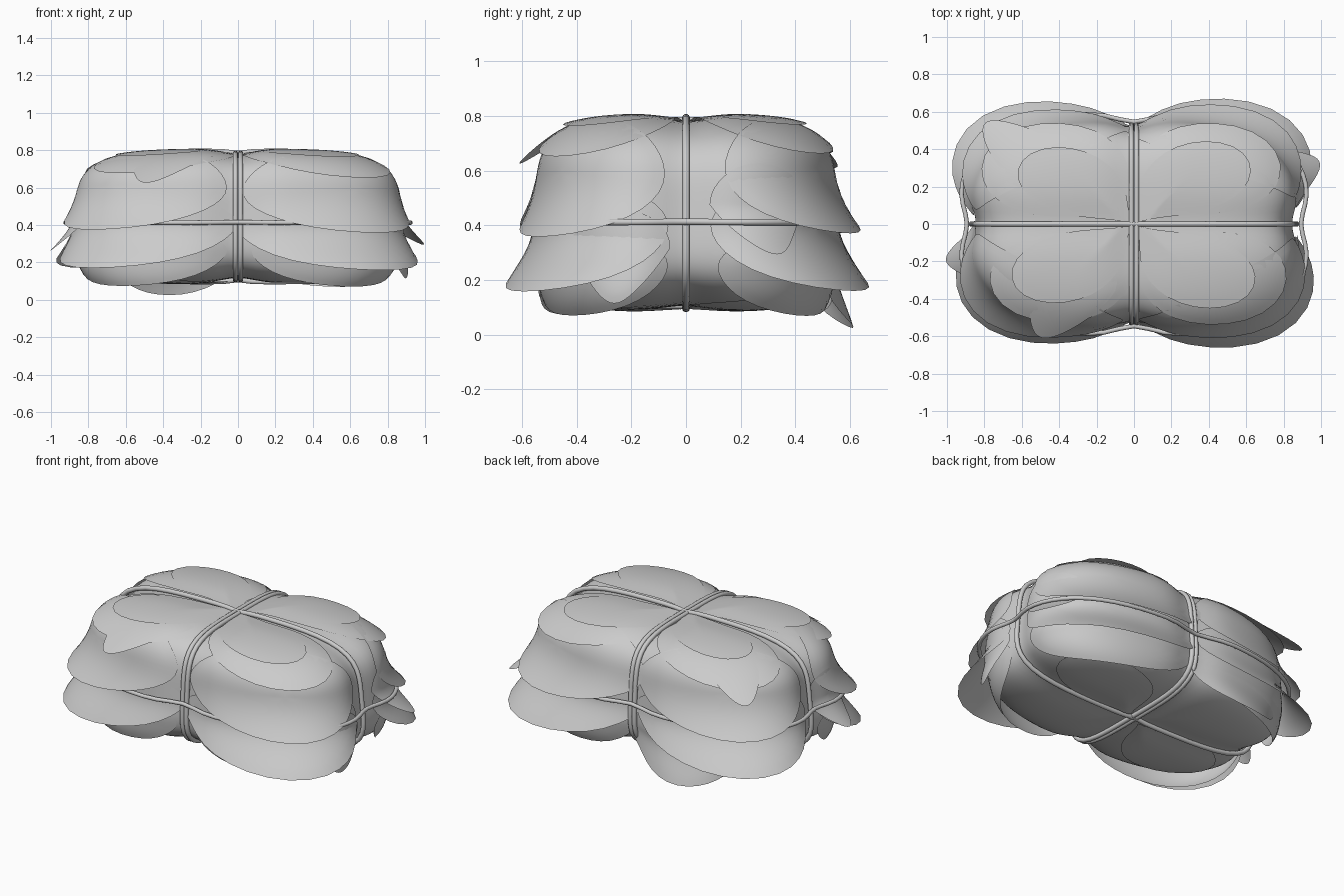
import bpy, bmesh, math, random
from mathutils import Vector

random.seed(4)
cube = bpy.data.objects.get("Cube")
if cube:
    bpy.data.objects.remove(cube)


def material(name, value):
    m = bpy.data.materials.new(name)
    m.use_nodes = True
    colour = (value, value, value, 1)
    m.diffuse_color = colour
    m.node_tree.nodes["Principled BSDF"].inputs["Base Color"].default_value = colour
    return m


GREY = material("plain grey", 0.6)
HALF = Vector((0.88, 0.555, 0.357))
MIDDLE = 0.445


def rounded(angle, power):
    """Unit rounded square in polar form."""
    c, s = math.cos(angle), math.sin(angle)
    r = (abs(c) ** power + abs(s) ** power) ** (-1 / power)
    return c * r, s * r


def surface(azimuth, latitude, swell=1.0):
    """Point on the cushion, pinched along the two tying planes."""
    cx, cy = rounded(math.radians(azimuth), 2.8)
    r, z = rounded(math.radians(latitude), 4.2)
    r *= 1 - 0.04 * z
    x, y = HALF.x * cx * r, HALF.y * cy * r
    pinch = max(0.08 * math.exp(-(x / 0.13) ** 2), 0.05 * math.exp(-(y / 0.12) ** 2))
    k = swell * (1 - pinch)
    return Vector((x * k, y * k, MIDDLE + HALF.z * z * k))


def add_mesh(name, bm):
    mesh = bpy.data.meshes.new(name)
    bm.to_mesh(mesh)
    bm.free()
    mesh.materials.append(GREY)
    mesh.shade_smooth()
    obj = bpy.data.objects.new(name, mesh)
    bpy.context.collection.objects.link(obj)


# Cushion-shaped filling
bm = bmesh.new()
bmesh.ops.create_uvsphere(bm, u_segments=96, v_segments=64, radius=1)
for v in bm.verts:
    az = math.degrees(math.atan2(v.co.y, v.co.x))
    lat = math.degrees(math.asin(max(-1, min(1, v.co.z))))
    v.co = surface(az, lat)
add_mesh("wrapped_body", bm)


def leaf(name, az, lat, width, height, flare, lift, droop=0.03, point=0.0):
    """Curved sheet hugging the body, its lower rim standing away."""
    bm = bmesh.new()
    rings, sides = 10, 40
    grid = []
    for i in range(rings + 1):
        rho = i / rings
        ring = []
        for j in range(sides if i else 1):
            phi = math.tau * j / sides
            down = max(0, -math.sin(phi)) * rho
            across = math.cos(phi) * rho * (1 - point * down)
            rise = math.sin(phi) * rho
            out = flare * down ** 2 * (1 - 0.6 * across ** 2)
            co = surface(az + width * across, lat + height * rise, 1 + lift)
            co.x *= 1 + out
            co.y *= 1 + out * 1.35
            co.z = max(0, co.z - droop * down ** 2)
            ring.append(bm.verts.new(co))
        grid.append(ring)
    for j in range(sides):
        n = (j + 1) % sides
        bm.faces.new((grid[0][0], grid[1][j], grid[1][n]))
        for a, b in zip(grid[1:], grid[2:]):
            bm.faces.new((a[j], b[j], b[n], a[n]))
    add_mesh(name, bm)


# Overlapping leaves: tiers on each of the four lobes
TIERS = {
    "crown": (70, 34, 22, 0.08, 0.026, 0.0),
    "upper": (61, 39, 25, 0.09, 0.022, 0.03),
    "middle": (23, 40, 31, 0.13, 0.018, 0.03),
    "lower": (-8, 42, 29, 0.17, 0.014, 0.03),
    "lowest": (-28, 39, 20, 0.12, 0.008, 0.05),
}
# Direction of each lobe and how far its lower leaf spreads
LOBES = {"back_left": (53, 1.4), "back_right": (131, 1.35),
         "front_right": (227, 1.15), "front_left": (311, 1.4)}
for lobe, (az, spread) in LOBES.items():
    for tier, (lat, width, height, flare, lift, droop) in TIERS.items():
        reach = spread if tier == "lower" else random.uniform(0.9, 1.1)
        leaf(f"{tier}_leaf_{lobe}", az + random.uniform(-3, 3),
             lat + random.uniform(-2, 2), width, height, flare * reach, lift, droop)

# Broad pointed leaf tips: back left, back right, front left, right side, front right
TIPS = [(27, 5, 0.15), (134, 52, 0.2), (336, -20, 0.13), (196, 0, 0.13), (242, 54, 0.15)]
for i, (az, lat, flare) in enumerate(TIPS):
    leaf(f"leaf_tip_{i + 1}", az, lat, 18, 22, flare, 0.02, 0.04, 0.5)

# Drooping leaf under the back and flat sheets below the bundle
leaf("drooping_back_leaf", 112, -30, 24, 18, 0.26, 0.01, 0.1)
for name, az in (("left", 40), ("right", 215)):
    leaf(f"bottom_leaf_{name}", az, -66, 38, 20, 0.0, 0.015, 0.01)


def string(name, points, radius=0.014):
    curve = bpy.data.curves.new(name, "CURVE")
    curve.dimensions = "3D"
    curve.bevel_depth = radius
    curve.bevel_resolution = 3
    spline = curve.splines.new("POLY")
    spline.points.add(len(points) - 1)
    for p, co in zip(spline.points, points):
        p.co = (*co, 1)
    spline.use_cyclic_u = True
    spline.use_smooth = True
    curve.materials.append(GREY)
    obj = bpy.data.objects.new(name, curve)
    bpy.context.collection.objects.link(obj)


def upright_loop(az, shift=0.0):
    """Closed path over the top and under the bottom."""
    half = [surface(az, t, 1.03) for t in range(-90, 90, 5)]
    other = [surface(az + 180, t, 1.03) for t in range(90, -90, -5)]
    return [p + Vector((shift, 0, 0)) for p in half + other]


# Strings: one lengthwise, a doubled one crosswise, one around the waist
string("lengthwise_string", upright_loop(0))
string("crosswise_string_left", upright_loop(90, 0.014))
string("crosswise_string_right", upright_loop(90, -0.014))
string("waist_string", [surface(a, -5, 1.065) for a in range(0, 360, 5)], 0.012)
